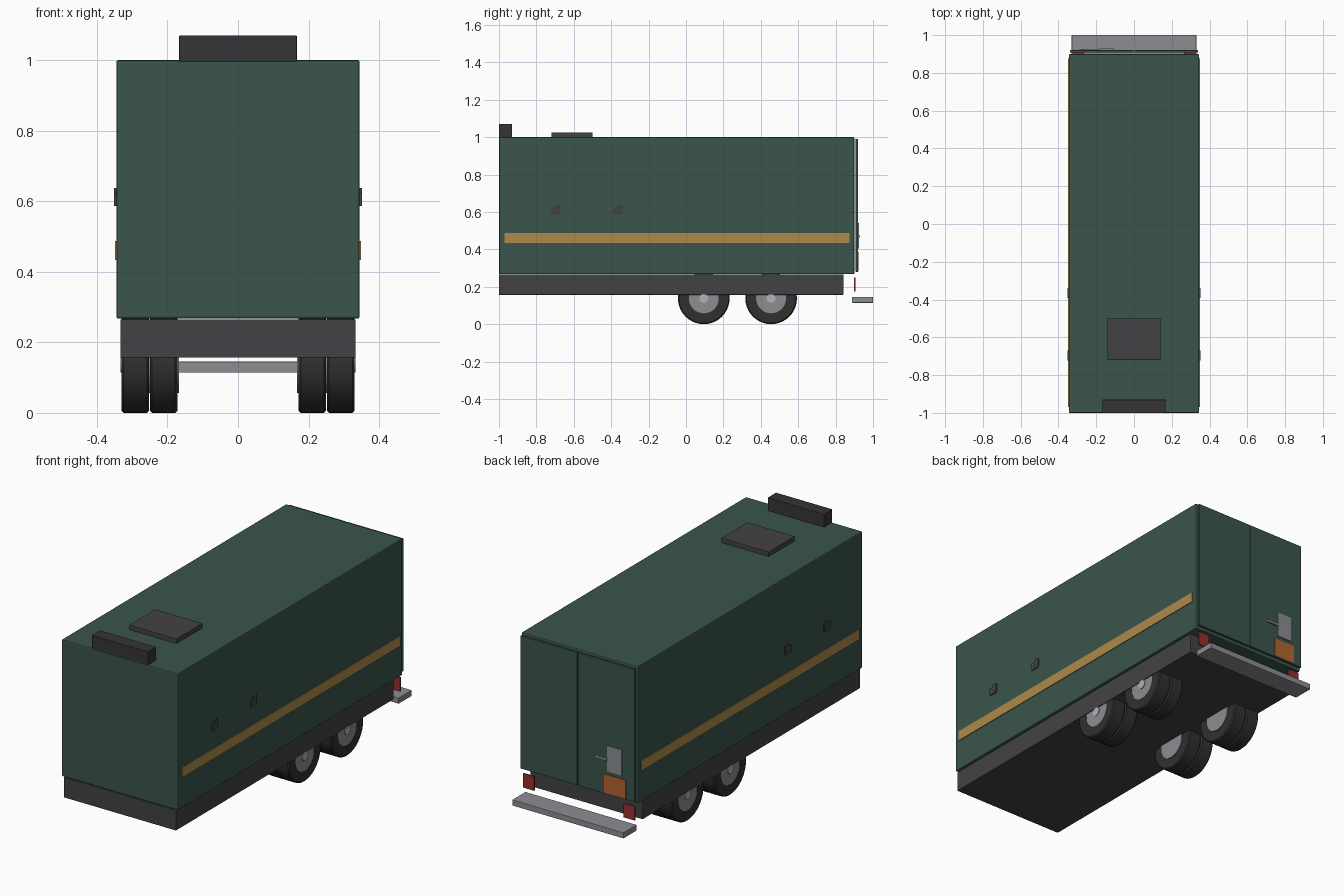
import bpy, bmesh, math
from mathutils import Matrix

if "Cube" in bpy.data.objects:
    bpy.data.objects.remove(bpy.data.objects["Cube"])


def mat(name, r, g, b):
    m = bpy.data.materials.new(name)
    m.diffuse_color = (r, g, b, 1)
    m.use_nodes = True
    m.node_tree.nodes["Principled BSDF"].inputs["Base Color"].default_value = m.diffuse_color
    return m


GREEN = mat("green_paint", 0.042, 0.09, 0.07)
DARK = mat("dark_frame", 0.055, 0.055, 0.06)
BLACK = mat("black_trim", 0.035, 0.035, 0.038)
RUBBER = mat("rubber", 0.03, 0.03, 0.03)
METAL = mat("metal", 0.26, 0.27, 0.29)
HUB = mat("hub_metal", 0.45, 0.45, 0.46)
GOLD = mat("gold_stripe", 0.42, 0.26, 0.07)
RED = mat("red_lens", 0.3, 0.03, 0.025)
ORANGE = mat("orange_plate", 0.45, 0.13, 0.03)


def finish(name, bm, material, bevel=0):
    bmesh.ops.recalc_face_normals(bm, faces=bm.faces)
    me = bpy.data.meshes.new(name)
    bm.to_mesh(me)
    bm.free()
    ob = bpy.data.objects.new(name, me)
    bpy.context.collection.objects.link(ob)
    me.materials.append(material)
    if bevel:
        mod = ob.modifiers.new("bevel", "BEVEL")
        mod.width, mod.segments = bevel, 2
    return ob


def box(name, x, y, z, material, bevel=0):
    bm = bmesh.new()
    bmesh.ops.create_cube(bm, size=1)
    for v in bm.verts:
        for i, (lo, hi) in enumerate((x, y, z)):
            v.co[i] = lo if v.co[i] < 0 else hi
    return finish(name, bm, material, bevel)


def lathe(name, profile, centre, material, steps=40):
    # profile: (x offset, radius) points, spun round the x axis
    bm = bmesh.new()
    vs = [bm.verts.new((x, 0, r)) for x, r in profile]
    es = [bm.edges.new(p) for p in zip(vs, vs[1:])]
    bmesh.ops.spin(bm, geom=vs + es, cent=(0, 0, 0), axis=(1, 0, 0),
                   angle=2 * math.pi, steps=steps)
    bmesh.ops.remove_doubles(bm, verts=bm.verts, dist=1e-5)
    bmesh.ops.translate(bm, verts=bm.verts, vec=centre)
    ob = finish(name, bm, material)
    for p in ob.data.polygons:
        p.use_smooth = True
    bpy.context.view_layer.objects.active = ob
    ob.select_set(True)
    bpy.ops.object.shade_smooth_by_angle(angle=math.radians(30))
    ob.select_set(False)


# cargo body and frame
box("cargo_body", (-.345, .345), (-1, .9), (.267, 1), GREEN, .006)
box("chassis", (-.333, .333), (-1, .842), (.157, .265), DARK, .002)

# roof fittings
box("roof_hatch", (-.14, .14), (-.72, -.5), (.995, 1.025), DARK, .002)
box("front_roof_unit", (-.167, .167), (-1, -.93), (.995, 1.07), BLACK, .002)

# rear doors, with a narrow centre seam
box("rear_door_left", (-.338, -.002), (.907, .92), (.28, .99), GREEN, .002)
box("rear_door_right", (.002, .338), (.907, .92), (.28, .99), GREEN, .002)
box("door_lock_plate", (-.265, -.18), (.918, .925), (.405, .542), METAL)
box("door_handle", (-.18, -.108), (.92, .93), (.462, .474), METAL)
box("warning_plate", (-.288, -.16), (.918, .923), (.283, .385), ORANGE)

# bumper
box("rear_bumper", (-.33, .33), (.888, 1), (.114, .145), METAL, .002)

for s, side in ((1, "right"), (-1, "left")):
    def sx(a, b):
        return tuple(sorted((s * a, s * b)))

    # stripe, tail lights and side latches
    box("stripe_" + side, sx(.343, .349), (-.97, .875), (.433, .487), GOLD)
    box("tail_light_" + side, sx(.265, .33), (.899, .907), (.175, .25), RED)
    for i, y in enumerate((-.722, -.392)):
        box(f"latch_{side}_{i}", sx(.343, .351), (y, y + .05), (.587, .625), DARK)
        box(f"latch_tab_{side}_{i}", sx(.343, .352), (y + .02, y + .052),
            (.6, .637), DARK)

    # twin wheels on two axles
    for i, y in enumerate((.095, .455)):
        for part, x in (("inner", .211), ("outer", .291)):
            w, tag = .039, f"{part}_{side}_{i}"
            tyre = [(-w, .08), (-w, .132), (-w + .006, .138), (w - .006, .138),
                    (w, .132), (w, .08), (-w, .08)]
            lathe("tyre_" + tag, tyre, (s * x, y, .138), RUBBER)
        rim = [(-.085, 0), (-.085, .082), (.077, .082), (.077, 0)]
        lathe(f"rim_{side}_{i}", [(s * a, r) for a, r in rim],
              (s * .252, y, .138), METAL)
        hub = [(-.01, 0), (-.01, .024), (.004, .024), (.004, 0)]
        lathe(f"hub_{side}_{i}", [(s * a, r) for a, r in hub],
              (s * .329, y, .138), HUB, 24)
